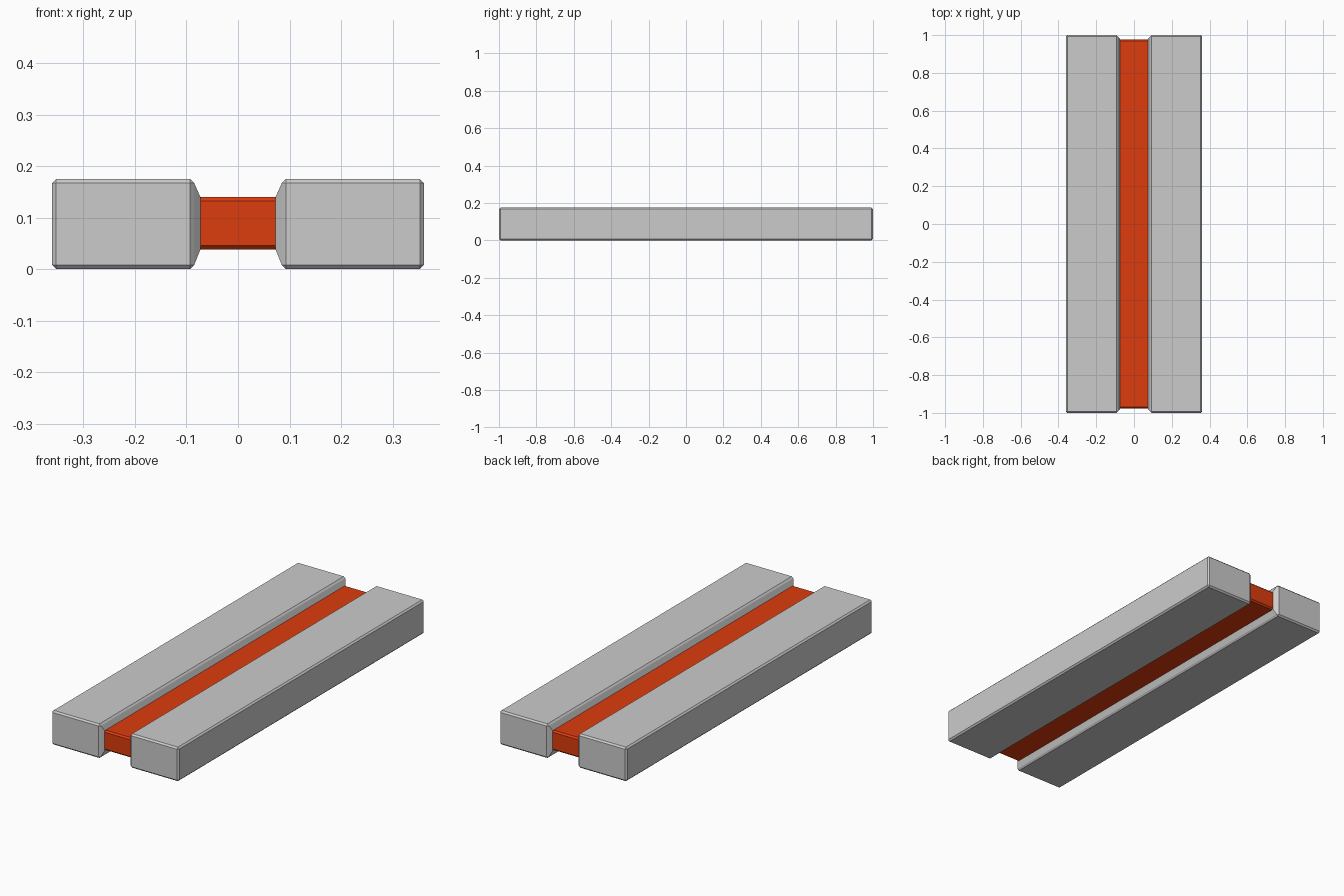
import bpy, bmesh

if "Cube" in bpy.data.objects:
    bpy.data.objects.remove(bpy.data.objects["Cube"])

BEVEL = 0.008
RIM_X, FACE_X = 0.085, 0.073      # inner side of a rail: rim and inset face
Z_LOW, Z_HIGH = 0.038, 0.14       # height range of the core strip


def beveled_box(bm, lo, hi):
    """Box between two corners with single-segment chamfered edges."""
    bmesh.ops.create_cube(bm, size=1)
    for v in bm.verts:
        v.co = [(a + b) / 2 + c * (b - a) for a, b, c in zip(lo, hi, v.co)]
    bmesh.ops.bevel(bm, geom=bm.edges[:], offset=BEVEL, offset_type='OFFSET',
                    segments=1, affect='EDGES', profile=0.5)


def finish(bm, name):
    bmesh.ops.recalc_face_normals(bm, faces=bm.faces[:])
    mesh = bpy.data.meshes.new(name)
    bm.to_mesh(mesh)
    bm.free()
    obj = bpy.data.objects.new(name, mesh)
    bpy.context.collection.objects.link(obj)
    return obj


# Side rails: chamfered bars whose inner side tapers toward the core
for side, name in ((-1, "left_rail"), (1, "right_rail")):
    bm = bmesh.new()
    beveled_box(bm, (RIM_X, -1, 0), (0.361, 1, 0.175))
    inner = min(bm.faces, key=lambda f: f.calc_center_median().x)
    ext = bmesh.ops.extrude_discrete_faces(bm, faces=[inner])["faces"][0]
    for v in ext.verts:
        v.co.x = FACE_X
        v.co.y = 0.978 if v.co.y > 0 else -0.978
        v.co.z = Z_HIGH if v.co.z > 0.0875 else Z_LOW
    for v in bm.verts:
        v.co.x *= side
    finish(bm, name)

# Core strip: coloured bar between the rails, ends slightly sunk into them
bm = bmesh.new()
beveled_box(bm, (-FACE_X - 0.01, -0.978, Z_LOW), (FACE_X + 0.01, 0.978, Z_HIGH))
core = finish(bm, "core_strip")
mat = bpy.data.materials.new("orange_red")
mat.diffuse_color = (0.72, 0.045, 0.004, 1)
mat.use_nodes = True
mat.node_tree.nodes["Principled BSDF"].inputs["Base Color"].default_value = mat.diffuse_color
core.data.materials.append(mat)
